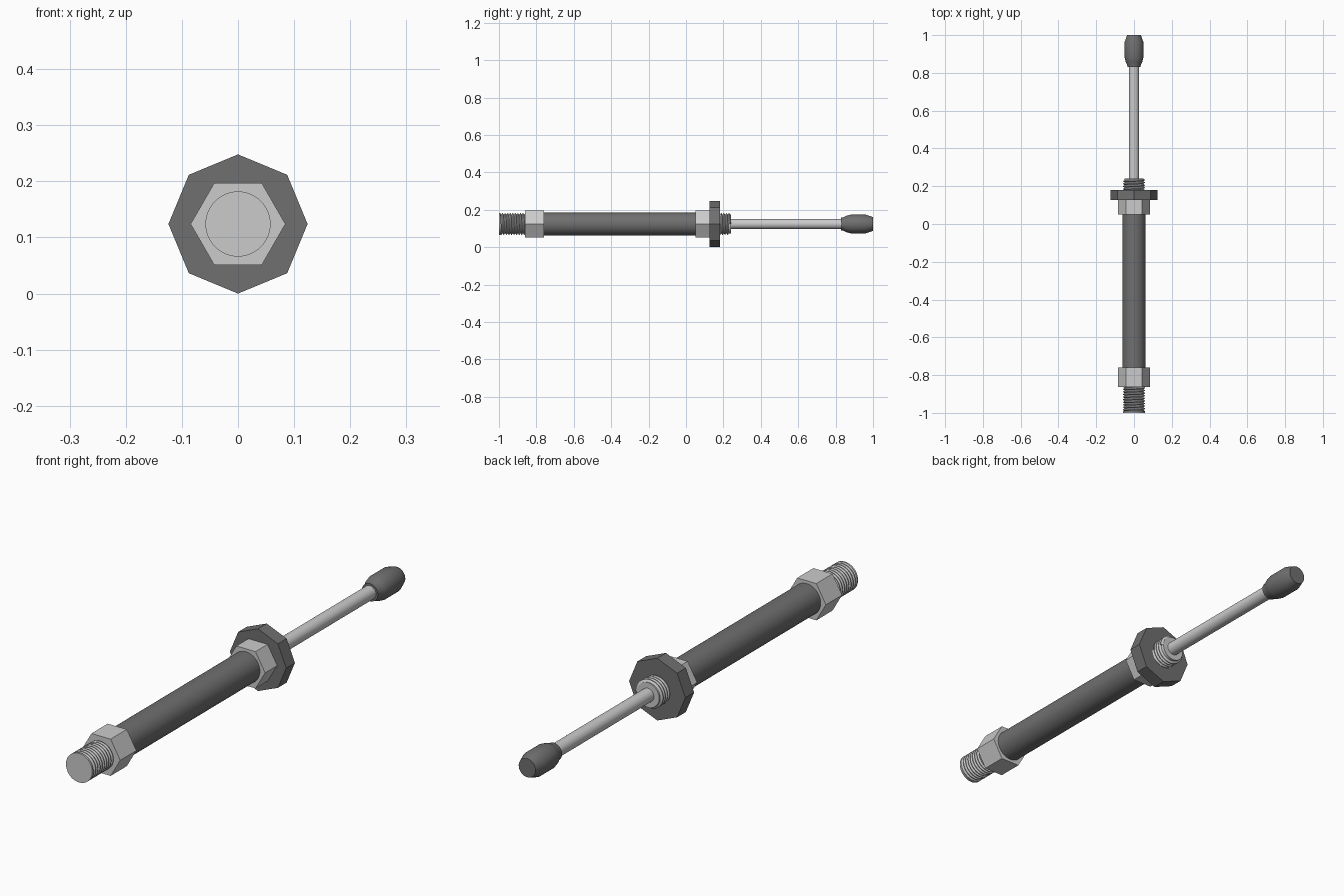
import bpy, bmesh, math

if "Cube" in bpy.data.objects:
    bpy.data.objects.remove(bpy.data.objects["Cube"])

AXIS_Z = 0.124      # height of the shared centre line (runs along y)
PITCH = 0.0137

dark = bpy.data.materials.new("dark_grey")
dark.diffuse_color = (0.16, 0.16, 0.16, 1)
dark.use_nodes = True
dark.node_tree.nodes["Principled BSDF"].inputs["Base Color"].default_value = dark.diffuse_color


def finish(obj, material=None, angle=30):
    obj.location.z = AXIS_Z
    if material:
        obj.data.materials.append(material)
    bpy.ops.object.select_all(action='DESELECT')
    obj.select_set(True)
    bpy.context.view_layer.objects.active = obj
    bpy.ops.object.shade_smooth_by_angle(angle=math.radians(angle))


def new_object(name, bm):
    mesh = bpy.data.meshes.new(name)
    bm.to_mesh(mesh)
    bm.free()
    obj = bpy.data.objects.new(name, mesh)
    bpy.context.collection.objects.link(obj)
    return obj


def lathe(name, profile, sides=48, material=None):
    """Closed solid of (radius, y) rings around the y axis."""
    bm = bmesh.new()
    rings = []
    for r, y in profile:
        rings.append([bm.verts.new((r * math.cos(2 * math.pi * i / sides), y,
                                    r * math.sin(2 * math.pi * i / sides)))
                      for i in range(sides)])
    for a, b in zip(rings, rings[1:]):
        for i in range(sides):
            j = (i + 1) % sides
            bm.faces.new((a[i], a[j], b[j], b[i]))
    bm.faces.new(rings[0])
    bm.faces.new(rings[-1])
    bmesh.ops.recalc_face_normals(bm, faces=bm.faces)
    finish(new_object(name, bm), material)


def thread(name, start, turns, root=0.049, crest=0.058):
    """Helical V thread made by screwing one tooth around the y axis."""
    bm = bmesh.new()
    v = [bm.verts.new((r, start + PITCH * t, 0))
         for r, t in ((root, 0), (crest, 0.4), (crest, 0.6), (root, 1))]
    for a, b in zip(v, v[1:]):
        bm.edges.new((a, b))
    obj = new_object(name, bm)
    mod = obj.modifiers.new("screw", 'SCREW')
    mod.axis = 'Y'
    mod.screw_offset = PITCH
    mod.iterations = turns
    mod.steps = mod.render_steps = 40
    mod.use_merge_vertices = True
    mod.use_normal_calculate = True
    bpy.context.view_layer.objects.active = obj
    bpy.ops.object.modifier_apply(modifier=mod.name)
    bm = bmesh.new()
    bm.from_mesh(obj.data)
    bmesh.ops.recalc_face_normals(bm, faces=bm.faces)
    # outer faces must point away from the axis
    if sum(f.normal.x * f.calc_center_median().x
           + f.normal.z * f.calc_center_median().z for f in bm.faces) < 0:
        bmesh.ops.reverse_faces(bm, faces=bm.faces)
    bm.to_mesh(obj.data)
    bm.free()
    finish(obj)


# Threaded studs at both ends of the barrel
lathe("rear_stud_core", [(0.058, -1.0), (0.058, -0.993), (0.0495, -0.989), (0.0495, -0.85)])
thread("rear_stud_thread", -0.998, 10)
lathe("front_stud_core", [(0.0495, 0.16), (0.0495, 0.24)])
thread("front_stud_thread", 0.1715, 4)

# Barrel with hexagonal end caps
lathe("barrel", [(0.0615, -0.80), (0.0615, 0.08)], material=dark)
lathe("rear_hex_cap", [(0.0845, -0.862), (0.0845, -0.76)], sides=6)
lathe("front_hex_cap", [(0.0845, 0.05), (0.0845, 0.13)], sides=6)

# Octagonal mounting nut
lathe("mounting_nut", [(0.124, 0.126), (0.124, 0.181)], sides=8, material=dark)

# Piston rod and its tapered tip
lathe("piston_rod", [(0.027, 0.20), (0.027, 0.86)])
lathe("rod_tip", [(0.035, 0.83), (0.036, 0.842), (0.044, 0.858), (0.05, 0.882),
                  (0.05, 0.962), (0.037, 1.0)], material=dark)
